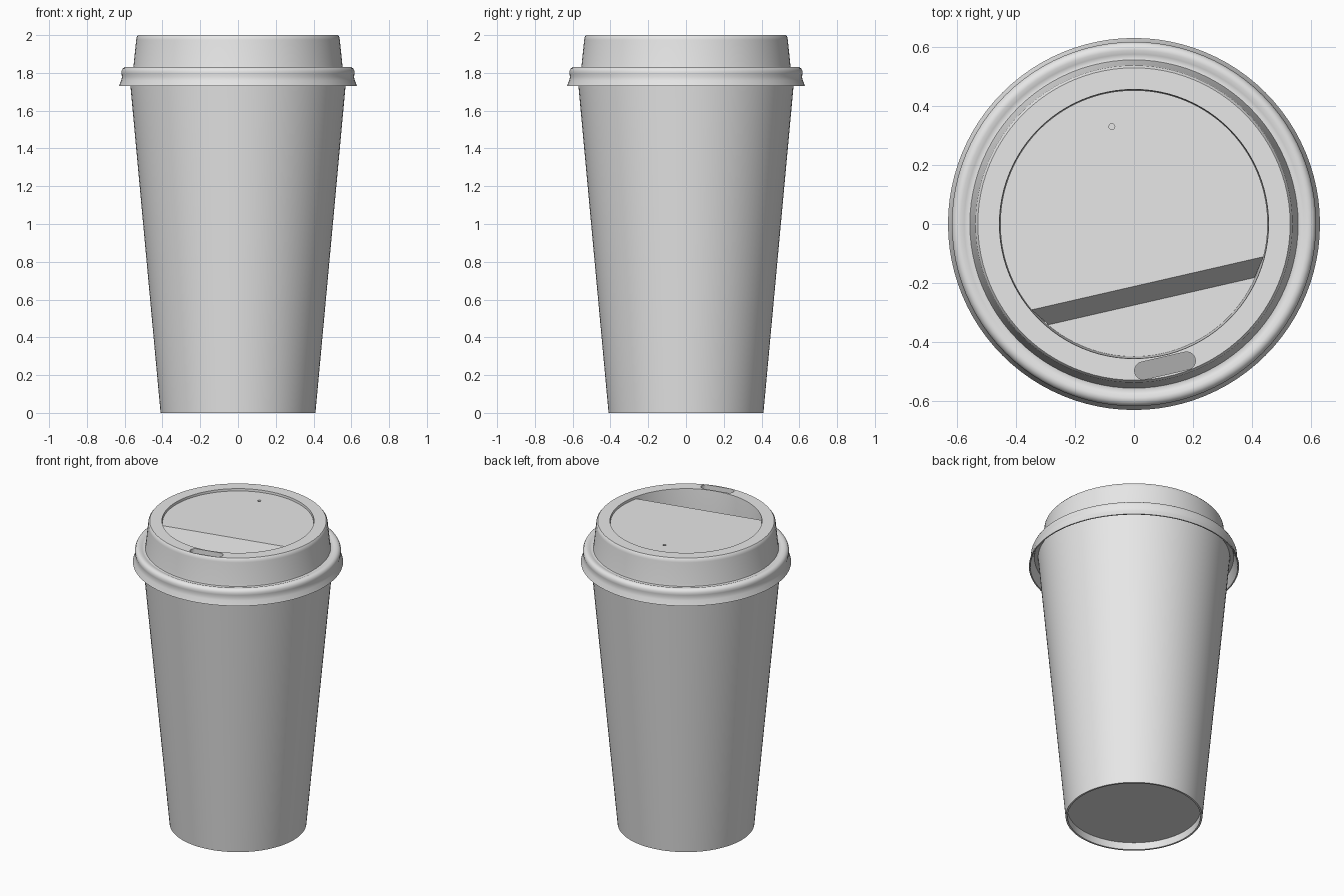
import bpy, bmesh, math
from mathutils import Vector

if "Cube" in bpy.data.objects:
    bpy.data.objects.remove(bpy.data.objects["Cube"], do_unlink=True)

SEGMENTS = 96
TILT = math.radians(12.9)          # the sip step and slot are turned slightly

grey = bpy.data.materials.new("light_grey")
grey.use_nodes = True
grey.diffuse_color = (0.8, 0.8, 0.8, 1)
grey.node_tree.nodes["Principled BSDF"].inputs["Base Color"].default_value = (0.8, 0.8, 0.8, 1)


def loft(name, rings):
    """Solid skinned through equal-length rings of points, capped at both ends."""
    bm = bmesh.new()
    loops = [[bm.verts.new(p) for p in ring] for ring in rings]
    n = len(loops[0])
    for a, b in zip(loops, loops[1:]):
        for i in range(n):
            j = (i + 1) % n
            bm.faces.new((a[i], a[j], b[j], b[i]))
    bm.faces.new(loops[0][::-1])
    bm.faces.new(loops[-1])
    bmesh.ops.recalc_face_normals(bm, faces=bm.faces)
    mesh = bpy.data.meshes.new(name)
    bm.to_mesh(mesh)
    bm.free()
    mesh.materials.append(grey)
    obj = bpy.data.objects.new(name, mesh)
    bpy.context.collection.objects.link(obj)
    return obj


def circle(r, z, x=0, y=0, n=SEGMENTS):
    return [(x + r * math.cos(2 * math.pi * i / n),
             y + r * math.sin(2 * math.pi * i / n), z) for i in range(n)]


def lathe(name, profile):
    return loft(name, [circle(r, z) for r, z in profile])


def activate(obj):
    bpy.ops.object.select_all(action='DESELECT')
    obj.select_set(True)
    bpy.context.view_layer.objects.active = obj


def cut(obj, cutter):
    cutter.hide_render = True
    mod = obj.modifiers.new("cut", 'BOOLEAN')
    mod.operation, mod.solver, mod.object = 'DIFFERENCE', 'EXACT', cutter
    activate(obj)
    bpy.ops.object.modifier_apply(modifier=mod.name)
    bpy.data.objects.remove(cutter, do_unlink=True)


# Tapered cup with a recessed base and open inside
cup = lathe("cup", [
    (0.398, 0.048), (0.398, 0.0), (0.41, 0.0), (0.5755, 1.795),
    (0.56, 1.795), (0.40, 0.07)])

# Lid: underside, flared skirt, rolled bead, raised wall, rim and deep well
lid = lathe("lid", [
    (0.30, 1.79), (0.597, 1.79), (0.603, 1.77), (0.622, 1.73), (0.63, 1.73),
    (0.619, 1.76), (0.614, 1.78), (0.617, 1.795), (0.617, 1.81), (0.611, 1.823),
    (0.60, 1.83), (0.588, 1.831), (0.575, 1.826), (0.565, 1.823), (0.556, 1.825),
    (0.553, 1.84), (0.539, 1.975), (0.537, 1.99), (0.529, 2.0),
    (0.456, 2.0), (0.455, 1.99), (0.449, 1.825)])

# Raised top panel: a disc cut along a slanted step
front = TILT - math.pi / 2


def cut_disc(radius, offset, z, n=SEGMENTS):
    a = math.acos(offset / radius)
    step = (2 * math.pi - 2 * a) / n
    return [(radius * math.cos(front + a + i * step),
             radius * math.sin(front + a + i * step), z) for i in range(n + 1)]


panel = loft("lid_panel", [cut_disc(0.447, 0.268, 1.825), cut_disc(0.453, 0.206, 1.986)])

# Vent hole in the panel
cut(panel, loft("vent_cutter", [circle(0.01, z, -0.075, 0.33, 16) for z in (1.93, 2.05)]))


# Drinking slot in the rim, with a sloping floor
def slot_ring(base, slope):
    ring = []
    for i in range(24):
        a = 2 * math.pi * (i + 0.5) / 24
        u = math.copysign(0.075, math.cos(a)) + 0.03 * math.cos(a)
        v = 0.03 * math.sin(a)
        ring.append((0.105 + u * math.cos(TILT) - v * math.sin(TILT),
                     -0.48 + u * math.sin(TILT) + v * math.cos(TILT), base + slope * v))
    return ring


cut(lid, loft("slot_cutter", [slot_ring(1.955, 0.5), slot_ring(2.05, 0)]))

# Smooth round surfaces with crisp edges
for obj in (cup, lid, panel):
    activate(obj)
    bpy.ops.object.shade_smooth_by_angle(angle=math.radians(35))
